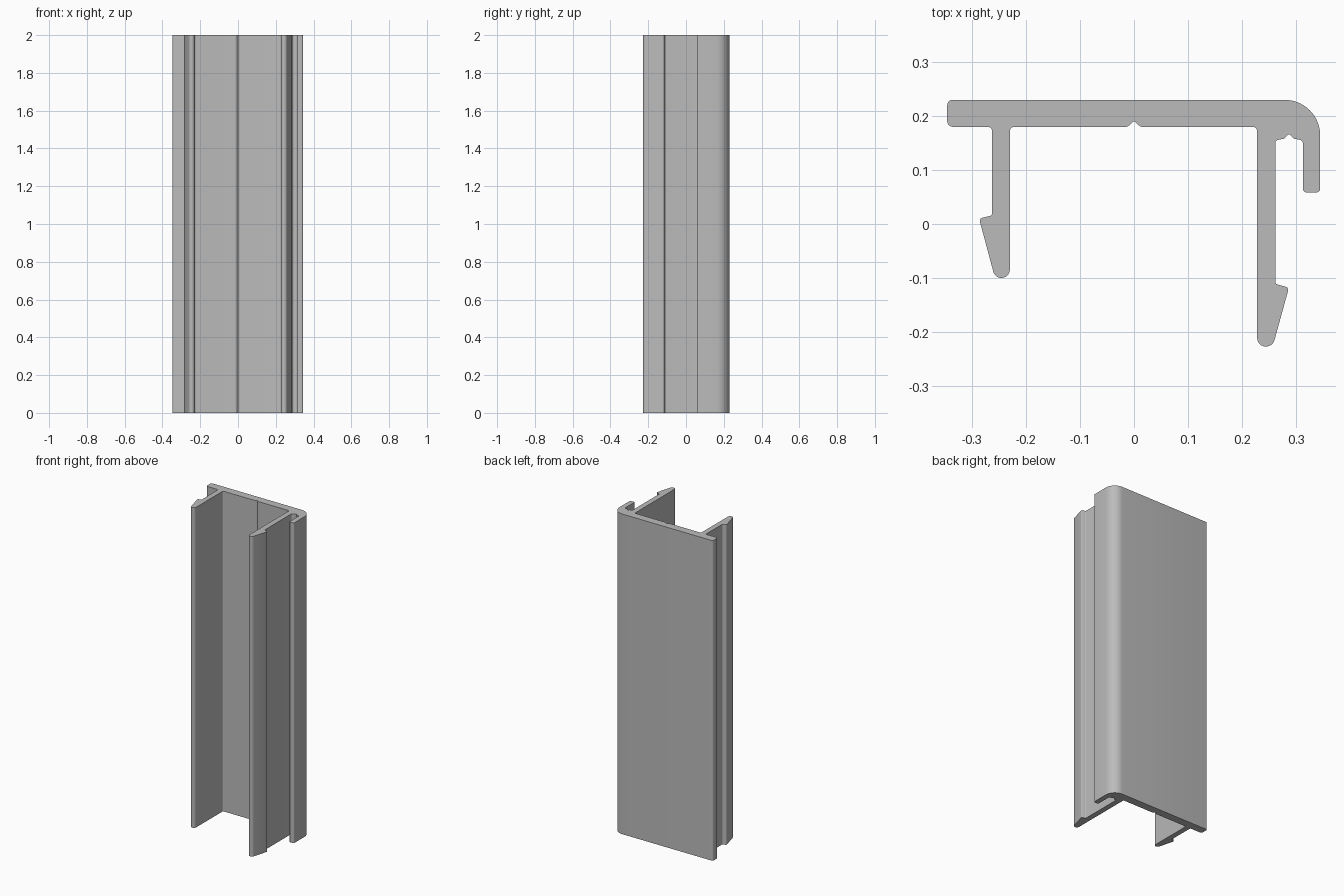
import bpy
import bmesh
import math
from mathutils import Vector

cube = bpy.data.objects.get("Cube")
if cube:
    bpy.data.objects.remove(cube, do_unlink=True)

HEIGHT = 2.0

# Plain grey finish
grey = bpy.data.materials.new("plain grey")
grey.use_nodes = True
colour = (0.5, 0.5, 0.5, 1)
grey.diffuse_color = colour
grey.node_tree.nodes["Principled BSDF"].inputs["Base Color"].default_value = colour


def rounded(corners):
    """Replace each (x, y, radius) corner with a tangent arc."""
    points = []
    count = len(corners)
    for i, (x, y, radius) in enumerate(corners):
        here = Vector((x, y))
        if radius == 0:
            points.append(here)
            continue
        before = (Vector(corners[i - 1][:2]) - here).normalized()
        after = (Vector(corners[(i + 1) % count][:2]) - here).normalized()
        half = before.angle(after) / 2
        centre = here + (before + after).normalized() * radius / math.sin(half)
        reach = radius / math.tan(half)
        start = here + before * reach - centre
        end = here + after * reach - centre
        steps = 16 if radius > 0.03 else 6
        sweep = start.angle(end)
        for k in range(steps + 1):
            t = k / steps
            points.append(centre + (start * math.sin((1 - t) * sweep)
                                    + end * math.sin(t * sweep)) / math.sin(sweep))
    return points


# Cross-section, counter-clockwise from the back right corner
plate_edge = [(-0.346, 0.23, 0.01), (-0.346, 0.18, 0.01)]
short_leg = [(-0.263, 0.18, 0.008), (-0.263, 0.016, 0.005), (-0.287, 0.01, 0.006),
             (-0.2575, -0.1, 0.0155), (-0.23, -0.1, 0.0155), (-0.23, 0.18, 0.008)]
centre_groove = [(-0.012, 0.18, 0.008), (0, 0.191, 0.002), (0.012, 0.18, 0.008)]
long_leg = [(0.228, 0.18, 0.008), (0.228, -0.227, 0.016), (0.257, -0.227, 0.016),
            (0.287, -0.118, 0.006), (0.262, -0.111, 0.005), (0.262, 0.155, 0.006)]
small_groove = [(0.278, 0.158, 0.003), (0.287, 0.167, 0.002), (0.296, 0.158, 0.003)]
curled_lip = [(0.313, 0.155, 0.008), (0.313, 0.058, 0.008),
              (0.345, 0.058, 0.008), (0.345, 0.23, 0.066)]
outline = rounded(plate_edge + short_leg + centre_groove + long_leg
                  + small_groove + curled_lip)

# Extrude the cross-section upwards
bm = bmesh.new()
base = bm.faces.new([bm.verts.new((p.x, p.y, 0)) for p in outline])
top = bmesh.ops.extrude_face_region(bm, geom=[base], use_keep_orig=True)
bmesh.ops.translate(bm, vec=(0, 0, HEIGHT),
                    verts=[g for g in top["geom"] if isinstance(g, bmesh.types.BMVert)])
bmesh.ops.recalc_face_normals(bm, faces=bm.faces)
mesh = bpy.data.meshes.new("extruded_profile")
bm.to_mesh(mesh)
bm.free()
mesh.materials.append(grey)

profile = bpy.data.objects.new("extruded_profile", mesh)
bpy.context.collection.objects.link(profile)
bpy.ops.object.select_all(action="DESELECT")
profile.select_set(True)
bpy.context.view_layer.objects.active = profile
bpy.ops.object.shade_smooth_by_angle(angle=math.radians(30))
